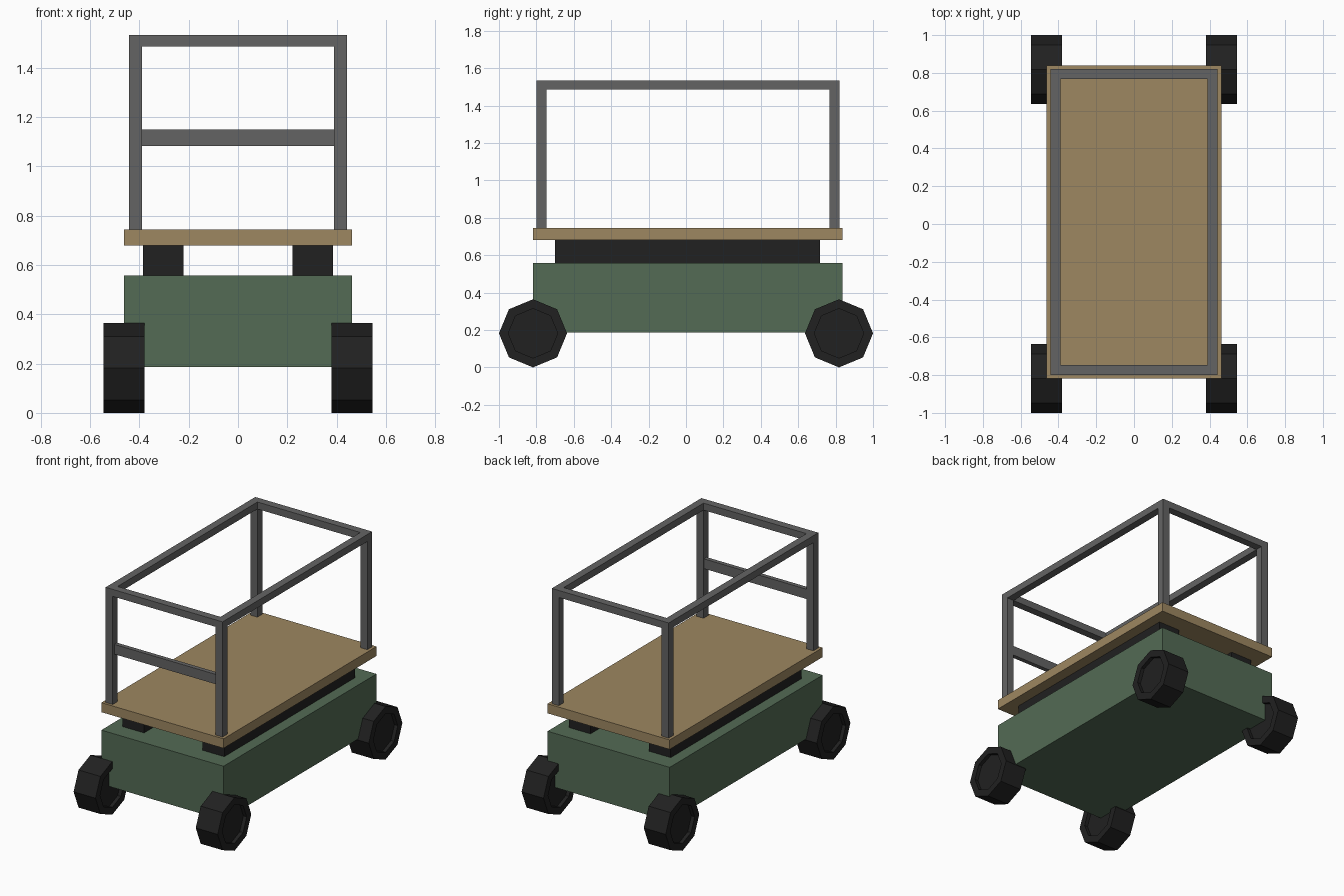
import bpy, bmesh, math
from mathutils import Matrix

if "Cube" in bpy.data.objects:
    bpy.data.objects.remove(bpy.data.objects["Cube"])


def material(name, rgb):
    m = bpy.data.materials.new(name)
    m.diffuse_color = (*rgb, 1)
    m.use_nodes = True
    m.node_tree.nodes["Principled BSDF"].inputs["Base Color"].default_value = m.diffuse_color
    return m


GREEN = material("green paint", (0.087, 0.147, 0.090))
WOOD = material("tan deck", (0.337, 0.242, 0.119))
STEEL = material("grey steel", (0.127, 0.127, 0.127))
RUBBER = material("black rubber", (0.015, 0.015, 0.015))


def finish(name, bm, mat):
    bmesh.ops.recalc_face_normals(bm, faces=bm.faces)
    me = bpy.data.meshes.new(name)
    bm.to_mesh(me)
    bm.free()
    me.materials.append(mat)
    ob = bpy.data.objects.new(name, me)
    bpy.context.collection.objects.link(ob)
    return ob


def box(name, x, y, z, mat):
    """Box from (min, max) pairs."""
    bm = bmesh.new()
    bmesh.ops.create_cube(bm, size=1)
    for v in bm.verts:
        v.co = [r[0] if c < 0 else r[1] for c, r in zip(v.co, (x, y, z))]
    return finish(name, bm, mat)


def wheel(name, x, y):
    """Octagonal wheel with a shallow dished hub on both sides."""
    bm = bmesh.new()
    r, width = 0.182, 0.166
    bmesh.ops.create_cone(bm, cap_ends=True, segments=8, radius1=r, radius2=r, depth=width)
    caps = [f for f in bm.faces if len(f.verts) == 8]
    bmesh.ops.inset_region(bm, faces=caps, thickness=0.05)
    for f in caps:
        d = -0.025 if f.calc_center_median().z > 0 else 0.025
        hub = bmesh.ops.extrude_discrete_faces(bm, faces=[f])["faces"][0]
        bmesh.ops.translate(bm, verts=hub.verts, vec=(0, 0, d))
    bm.transform(Matrix.Translation((x, y, r)) @ Matrix.Rotation(math.pi / 2, 4, 'Y'))
    finish(name, bm, RUBBER)


# Body and deck
Y0, Y1 = -0.818, 0.838
box("chassis_body", (-0.463, 0.463), (Y0, Y1), (0.187, 0.557), GREEN)
box("deck", (-0.463, 0.463), (Y0, Y1), (0.68, 0.745), WOOD)

# Wheels, lift rails, guard posts and side rails on both sides
T = 0.053
F0, F1 = -0.80, 0.82
TOP, LOW = 1.534, 1.486
for side, s in (("left", -1), ("right", 1)):
    def span(a, b):
        return tuple(sorted((s * a, s * b)))
    box(f"{side}_lift_rail", span(0.222, 0.386), (-0.70, 0.717), (0.557, 0.68), RUBBER)
    box(f"{side}_front_post", span(0.39, 0.443), (F0, F0 + T), (0.745, LOW), STEEL)
    box(f"{side}_back_post", span(0.39, 0.443), (F1 - T, F1), (0.745, LOW), STEEL)
    box(f"{side}_top_rail", span(0.39, 0.443), (F0, F1), (LOW, TOP), STEEL)
    wheel(f"{side}_front_wheel", s * 0.463, -0.818)
    wheel(f"{side}_back_wheel", s * 0.463, 0.818)

# Cross rails
box("front_top_rail", (-0.39, 0.39), (F0, F0 + T), (LOW, TOP), STEEL)
box("back_top_rail", (-0.39, 0.39), (F1 - T, F1), (LOW, TOP), STEEL)
box("front_mid_rail", (-0.39, 0.39), (F0 + 0.018, F0 + 0.048), (1.083, 1.15), STEEL)
